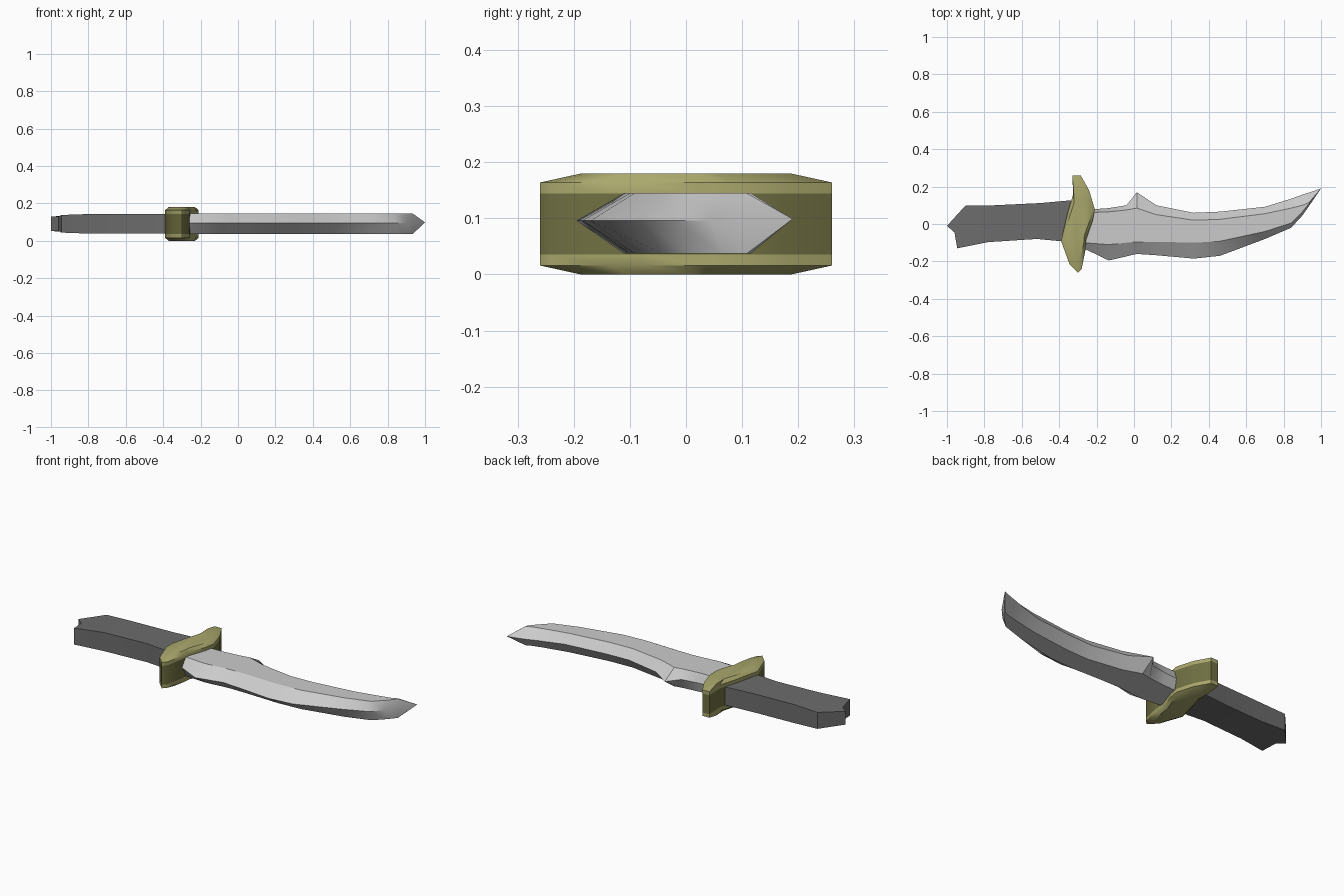
import bpy, bmesh, math

if "Cube" in bpy.data.objects:
    bpy.data.objects.remove(bpy.data.objects["Cube"])


def material(name, rgb):
    m = bpy.data.materials.new(name)
    m.diffuse_color = (*rgb, 1)
    m.use_nodes = True
    m.node_tree.nodes["Principled BSDF"].inputs["Base Color"].default_value = m.diffuse_color
    return m


def loft(name, rings, mats=(), angle=30):
    """Skin equal-length rings of points and cap both ends."""
    bm = bmesh.new()
    rows = [[bm.verts.new(p) for p in ring] for ring in rings]
    n = len(rows[0])
    for k, (a, b) in enumerate(zip(rows, rows[1:])):
        for i in range(n):
            j = (i + 1) % n
            f = bm.faces.new((a[i], a[j], b[j], b[i]))
            if len(mats) > 1 and k == (len(rows) - 2) // 2:
                f.material_index = 1
    bm.faces.new(rows[0][::-1])
    bm.faces.new(rows[-1])
    bmesh.ops.remove_doubles(bm, verts=bm.verts, dist=0.0005)
    bmesh.ops.recalc_face_normals(bm, faces=bm.faces)
    mesh = bpy.data.meshes.new(name)
    bm.to_mesh(mesh)
    bm.free()
    for m in mats:
        mesh.materials.append(m)
    ob = bpy.data.objects.new(name, mesh)
    bpy.context.collection.objects.link(ob)
    bpy.ops.object.select_all(action='DESELECT')
    ob.select_set(True)
    bpy.context.view_layer.objects.active = ob
    bpy.ops.object.shade_smooth_by_angle(angle=math.radians(angle))
    return ob


MID, HALF = 0.091, 0.054

# Blade: x, lower edge, lower flat, upper flat, upper edge
stations = [
    (-0.27, -0.13, -0.10, 0.06, 0.075),
    (-0.135, -0.195, -0.11, 0.065, 0.085),
    (-0.04, -0.173, -0.10, 0.075, 0.10),
    (0.015, -0.16, -0.095, 0.085, 0.17),
    (0.12, -0.167, -0.095, 0.05, 0.10),
    (0.32, -0.185, -0.10, 0.02, 0.06),
    (0.46, -0.17, -0.092, 0.025, 0.066),
    (0.70, -0.08, -0.04, 0.055, 0.092),
    (0.84, -0.02, 0.005, 0.085, 0.135),
    (0.90, 0.045, 0.065, 0.10, 0.157),
    (0.935, 0.095, 0.108, 0.115, 0.168),
]
rings = [[(x, a, MID + 0.005), (x, b, MID - HALF), (x, c, MID - HALF),
          (x, d, MID + 0.005), (x, c, MID + HALF), (x, b, MID + HALF)]
         for x, a, b, c, d in stations]
rings.append([(1.0, 0.19, MID + 0.008)] * 6)
loft("blade", rings)

# Handle: lower point, upper point, half thickness
grip = [
    ((-0.96, -0.045), (-1.0, -0.01), 0.038),
    ((-0.945, -0.13), (-0.90, 0.10), 0.047),
    ((-0.78, -0.097), (-0.75, 0.10), 0.053),
    ((-0.52, -0.08), (-0.50, 0.112), 0.053),
    ((-0.38, -0.093), (-0.30, 0.13), 0.052),
]
loft("handle", [[(*lo, MID - h), (*hi, MID - h), (*hi, MID + h), (*lo, MID + h)]
                for lo, hi, h in grip],
     [material("dark_grey", (0.15, 0.15, 0.15))])

# Guard: outline stacked in z with chamfered top and bottom
outline = [(-0.33, 0.26), (-0.285, 0.26), (-0.24, 0.18), (-0.21, 0.08),
           (-0.22, 0.02), (-0.255, -0.08), (-0.26, -0.14), (-0.28, -0.24),
           (-0.30, -0.26), (-0.345, -0.215), (-0.39, -0.09), (-0.355, 0.06),
           (-0.325, 0.16)]
levels = [(0.0, 0.78, 0.72), (0.016, 1, 1), (0.036, 1, 1),
          (0.144, 1, 1), (0.164, 1, 1), (0.18, 0.78, 0.72)]
loft("guard", [[(-0.30 + (x + 0.30) * sx, y * sy, z) for x, y in outline]
               for z, sx, sy in levels],
     [material("olive", (0.40, 0.39, 0.15)),
      material("dark_olive", (0.16, 0.16, 0.055))], 40)
